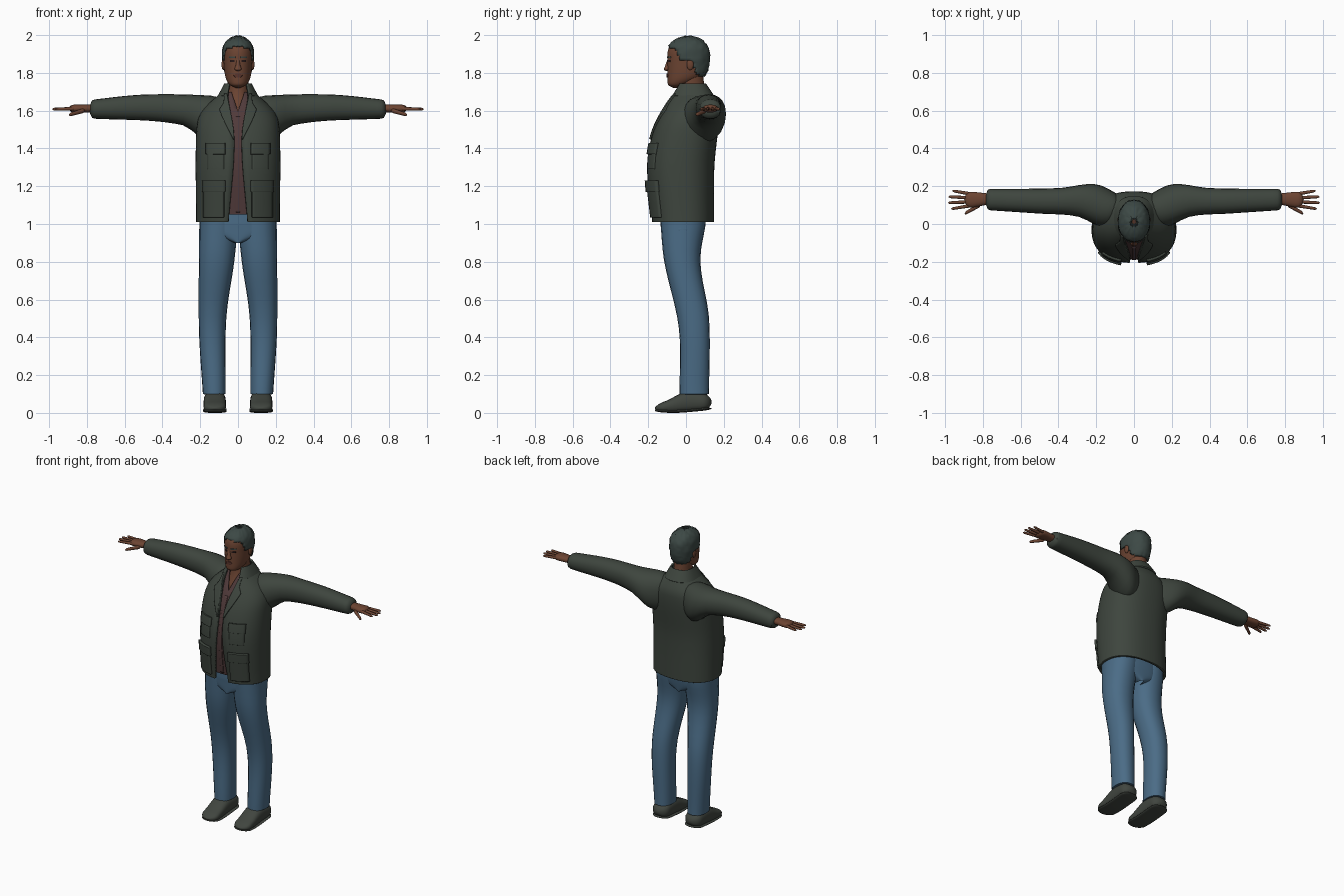
import bpy, bmesh, math, random
from mathutils import Vector

random.seed(4)
if "Cube" in bpy.data.objects:
    bpy.data.objects.remove(bpy.data.objects["Cube"])


def material(name, red, green, blue):
    mat = bpy.data.materials.new(name)
    mat.use_nodes = True
    mat.diffuse_color = (red, green, blue, 1)
    node = mat.node_tree.nodes["Principled BSDF"]
    node.inputs["Base Color"].default_value = mat.diffuse_color
    node.inputs["Roughness"].default_value = .9
    return mat


JACKET = material("jacket green", .048, .06, .048)
SHIRT = material("shirt maroon", .08, .042, .042)
DENIM = material("denim blue", .07, .15, .24)
SKIN = material("skin brown", .15, .058, .032)
LIPS = material("lip brown", .1, .035, .025)
HAIR = material("hair dark grey", .046, .066, .06)
SHOE = material("shoe grey", .052, .06, .05)
DARK = material("eye dark", .02, .01, .01)


def curve(v, *keys):
    """Smooth curve through (position, value) keys, constant beyond the ends."""
    if v <= keys[0][0]:
        return keys[0][1]
    last = len(keys) - 1
    for i in range(last):
        (left, start), (right, end) = keys[i], keys[i + 1]
        if v < right:
            before, after = keys[max(0, i - 1)], keys[min(last, i + 2)]
            span = right - left
            t = (v - left) / span
            slope_in = (end - before[1]) / (right - before[0]) * span
            slope_out = (after[1] - start) / (after[0] - left) * span
            ease = t * t * (3 - 2 * t)
            return (start + (end - start) * ease + slope_in * t * (1 - t) ** 2
                    - slope_out * t * t * (1 - t))
    return keys[last][1]


def spread(start, end, steps):
    """Positions from start to end, denser towards both ends."""
    return [start + (end - start) * (1 - math.cos(math.pi * i / steps)) / 2 for i in range(steps + 1)]


def power(value, p):
    return math.copysign(abs(value) ** p, value)


def add_grid(bm, grid, closed=False):
    rings = [[bm.verts.new(co) for co in row] for row in grid]
    count = len(rings[0])
    for low, high in zip(rings, rings[1:]):
        for j in range(count if closed else count - 1):
            k = (j + 1) % count
            bm.faces.new((low[j], low[k], high[k], high[j]))
    return rings


def finish(name, bm, mat, mirror=True, thick=0):
    mesh = bpy.data.meshes.new(name)
    bm.to_mesh(mesh)
    bm.free()
    mesh.materials.append(mat)
    part = bpy.data.objects.new(name, mesh)
    bpy.context.collection.objects.link(part)
    if mirror:
        part.modifiers.new("mirror", "MIRROR")
    if thick:
        cloth = part.modifiers.new("cloth", "SOLIDIFY")
        cloth.thickness, cloth.offset = thick, -1
    bpy.ops.object.select_all(action="DESELECT")
    bpy.context.view_layer.objects.active = part
    part.select_set(True)
    bpy.ops.object.shade_smooth_by_angle(angle=math.radians(50))


def shell(name, section, start, end, mat, p=.85, thick=0, keep=None, jitter=0):
    """Mirrored body shell; section(z) gives half width, front, back and front gap."""
    grid, columns, middle = [], 24, Vector((0, 0, 1.87))
    for z in spread(start, end, 30):
        width, front, back, gap = section(z)
        first = math.asin(max(0, gap / width) ** (1 / p))
        ring = []
        for j in range(columns + 1):
            angle = first + (math.pi - first) * j / columns
            x = width * abs(math.sin(angle)) ** p if j < columns else 0
            y = (front + back) / 2 - (back - front) / 2 * power(math.cos(angle), p)
            co = Vector((x, y, z))
            ring.append(co + (co - middle) * random.random() * jitter)
        grid.append(ring)
    bm = bmesh.new()
    add_grid(bm, grid)
    if keep:
        spare = [face for face in bm.faces if not keep(face.calc_center_median())]
        bmesh.ops.delete(bm, geom=spare, context="FACES")
    finish(name, bm, mat, thick=thick)


def tube(name, axis, section, start, end, mat, tip=.02, p=.9, mirror=True):
    """Tube with rounded tips; section(t) gives the limits across its other two axes."""
    grid, sides = [], 20
    for t in spread(start, end, 24):
        a_min, a_max, b_min, b_max = section(t)
        depth = min(1, min(t - start, end - t) / tip)
        scale = max(.1, math.sqrt(max(0, 1 - (1 - depth) ** 2)))
        ring = []
        for j in range(sides):
            angle = math.tau * j / sides
            a = (a_min + a_max + scale * (a_max - a_min) * power(math.cos(angle), p)) / 2
            b = (b_min + b_max + scale * (b_max - b_min) * power(math.sin(angle), p)) / 2
            ring.append({"x": (t, a, b), "y": (a, t, b), "z": (a, b, t)}[axis])
        grid.append(ring)
    bm = bmesh.new()
    rings = add_grid(bm, grid, closed=True)
    bm.faces.new(rings[0])
    bm.faces.new(rings[-1])
    bmesh.ops.recalc_face_normals(bm, faces=bm.faces)
    finish(name, bm, mat, mirror)


def patch(name, section, start, end, edges, mat, lift, p=.85):
    """Plate on the front of a shell; edges(z) gives its inner and outer x."""
    grid, columns = [], 8
    for z in spread(start, end, 10):
        width, front, back, _ = section(z)
        inner, outer = edges(z)
        row = []
        for j in range(columns + 1):
            x = inner + (outer - inner) * j / columns
            side = math.cos(math.asin(min(1, (x / width) ** (1 / p))))
            row.append((x, (front + back) / 2 - (back - front) / 2 * side ** p - lift, z))
        grid.append(row)
    bm = bmesh.new()
    add_grid(bm, grid)
    finish(name, bm, mat, thick=lift + .004)


# Jacket, open down the front
def coat(z):
    width = curve(z, (1, .222), (1.5, .22), (1.6, .19), (1.7, .085))
    front = curve(z, (1, -.18), (1.3, -.206), (1.5, -.17), (1.7, -.066))
    back = curve(z, (1, .148), (1.3, .15), (1.6, .172), (1.7, .125))
    return width, front, back, curve(z, (1, .052), (1.45, .02), (1.7, .06))


def sleeve(x):
    front = curve(x, (.07, .03), (.15, -.02), (.3, .04), (.5, .055), (.8, .075))
    back = curve(x, (.07, .15), (.2, .21), (.4, .19), (.8, .185))
    under = curve(x, (.07, 1.46), (.15, 1.43), (.3, 1.525), (.8, 1.56))
    return front, back, under, curve(x, (.07, 1.66), (.15, 1.68), (.5, 1.685), (.8, 1.655))


def collar(z):
    rise = (z - 1.68) / .065
    return .106 - .034 * rise, -.086 + .04 * rise, .148 - .043 * rise, .058 - .01 * rise


shell("jacket_body", coat, 1.01, 1.7, JACKET, thick=.014)
tube("jacket_sleeves", "x", sleeve, .07, .785, JACKET)
shell("jacket_collar", collar, 1.68, 1.745, JACKET, thick=.012)
patch("jacket_lapels", coat, 1.45, 1.69,
      lambda z: (coat(z)[3], curve(z, (1.45, .026), (1.61, .1), (1.63, .08), (1.7, .072))), JACKET, .01)

# Pockets with overhanging flaps
for label, bottom, top, inner, outer, lift in (("hip", 1.035, 1.2, .075, .185, .012),
                                               ("chest", 1.29, 1.4, .075, .165, .006)):
    patch(label + "_pockets", coat, bottom, top, lambda z: (inner, outer), JACKET, lift)
    patch(label + "_pocket_flaps", coat, top - .03, top + .03,
          lambda z: (inner - .006, outer + .006), JACKET, lift + .007)


# Shirt with an open neck, fitted inside the jacket
def shirt(z):
    width, front, back, _ = coat(z)
    return width - .025, front + .018, back - .025, curve(z, (1.6, 0), (1.7, .036))


shell("shirt", shirt, 1.05, 1.7, SHIRT, thick=.006)
patch("shirt_placket", shirt, 1.06, 1.57, lambda z: (0, .01), SHIRT, .004)


# Jeans
def leg(z):
    inner = curve(z, (.1, .065), (.5, .062), (.8, .02), (1, 0))
    outer = curve(z, (.1, .186), (.45, .207), (1, .205))
    front = curve(z, (.1, -.034), (.45, -.038), (.8, -.115), (1, -.135))
    return inner, outer, front, curve(z, (.1, .122), (.5, .122), (.8, .076), (1, .104))


def hips(z):
    return curve(z, (.9, .02), (.95, .19), (1, .2)), *leg(z)[2:], 0


tube("jeans_legs", "z", leg, .095, 1.05, DENIM, tip=.004)
shell("jeans_hips", hips, .9, 1.08, DENIM)


# Shoes
def sole_height(y):
    return curve(y, (-.16, .004), (-.05, 0), (.13, .015))


def shoe(y):
    return .064, .182, sole_height(y), curve(y, (-.16, .045), (-.1, .066), (0, .112), (.13, .1))


def sole(y):
    return .06, .184, sole_height(y), sole_height(y) + .016


tube("shoes", "y", shoe, -.165, .135, SHOE, tip=.05, p=.75)
tube("shoe_soles", "y", sole, -.165, .135, SHOE, tip=.05, p=.75)


# Hands
def palm(x):
    return curve(x, (.76, .105), (.85, .088)), curve(x, (.76, .16), (.85, .17)), 1.59, 1.632


def finger(name, root, end, radius):
    def section(x):
        t = (x - root.x) / (end.x - root.x)
        spot, r = root.lerp(end, t), radius * (1 - .3 * t)
        return spot.y - r, spot.y + r, spot.z - r, spot.z + r
    tube(name, "x", section, root.x, end.x, SKIN, tip=.015, p=1)


tube("palms", "x", palm, .75, .895, SKIN, tip=.03)
for i, label in enumerate(("index", "middle", "ring", "little")):
    reach = .984 - .009 * (i - 1.4) ** 2
    finger(label + "_fingers", Vector((.86, .098 + .02 * i, 1.611)), Vector((reach, .08 + .032 * i, 1.608)), .01)
finger("thumbs", Vector((.81, .104, 1.602)), Vector((.895, .055, 1.578)), .013)


# Head and neck
def neck(z):
    return (curve(z, (1.57, .11), (1.69, .06), (1.8, .056)), curve(z, (1.57, -.088), (1.69, -.044), (1.8, -.03)),
            curve(z, (1.57, .12), (1.7, .1), (1.8, .09)), 0)


def head(z):
    crown = max(.02, 1 - (max(0, z - 1.89) / .1) ** 2.5) ** .5
    width = curve(z, (1.72, .01), (1.735, .042), (1.78, .067), (1.88, .078))
    front = curve(z, (1.72, -.065), (1.735, -.093), (1.76, -.098))
    back = curve(z, (1.72, -.03), (1.78, .088), (1.86, .12))
    middle = .012 * (1 - crown)
    return width * crown, middle + front * crown, middle + back * crown, 0


def hair(z):
    width, front, back, _ = head(z)
    return width + .005, front - .004, back + .004, 0


def hairline(y):
    return curve(y, (-.1, 1.94), (-.06, 1.925), (-.03, 1.87), (.03, 1.855), (.06, 1.795), (.12, 1.765))


shell("neck", neck, 1.57, 1.8, SKIN, p=1)
shell("head", head, 1.72, 1.99, SKIN, p=.95)
shell("hair", hair, 1.74, 1.993, HAIR, p=.95, thick=.008, jitter=.05, keep=lambda co: co.z > hairline(co.y))


# Face
def nose(z):
    half = curve(z, (1.81, .014), (1.82, .019), (1.84, .012), (1.88, .007))
    return -half, half, curve(z, (1.82, -.117), (1.88, -.095)), -.085


tube("nose", "z", nose, 1.81, 1.88, SKIN, tip=.01, mirror=False)
tube("ears", "z", lambda z: (.068, .087, .004, .04), 1.815, 1.875, SKIN, tip=.03)
patch("lips", head, 1.776, 1.796, lambda z: (0, .024 - abs(z - 1.786)), LIPS, .005, p=.95)
patch("eyes", head, 1.858, 1.868, lambda z: (.018, .042), DARK, .002, p=.95)
patch("eyebrows", head, 1.88, 1.888, lambda z: (.014, .048), HAIR, .005, p=.95)
